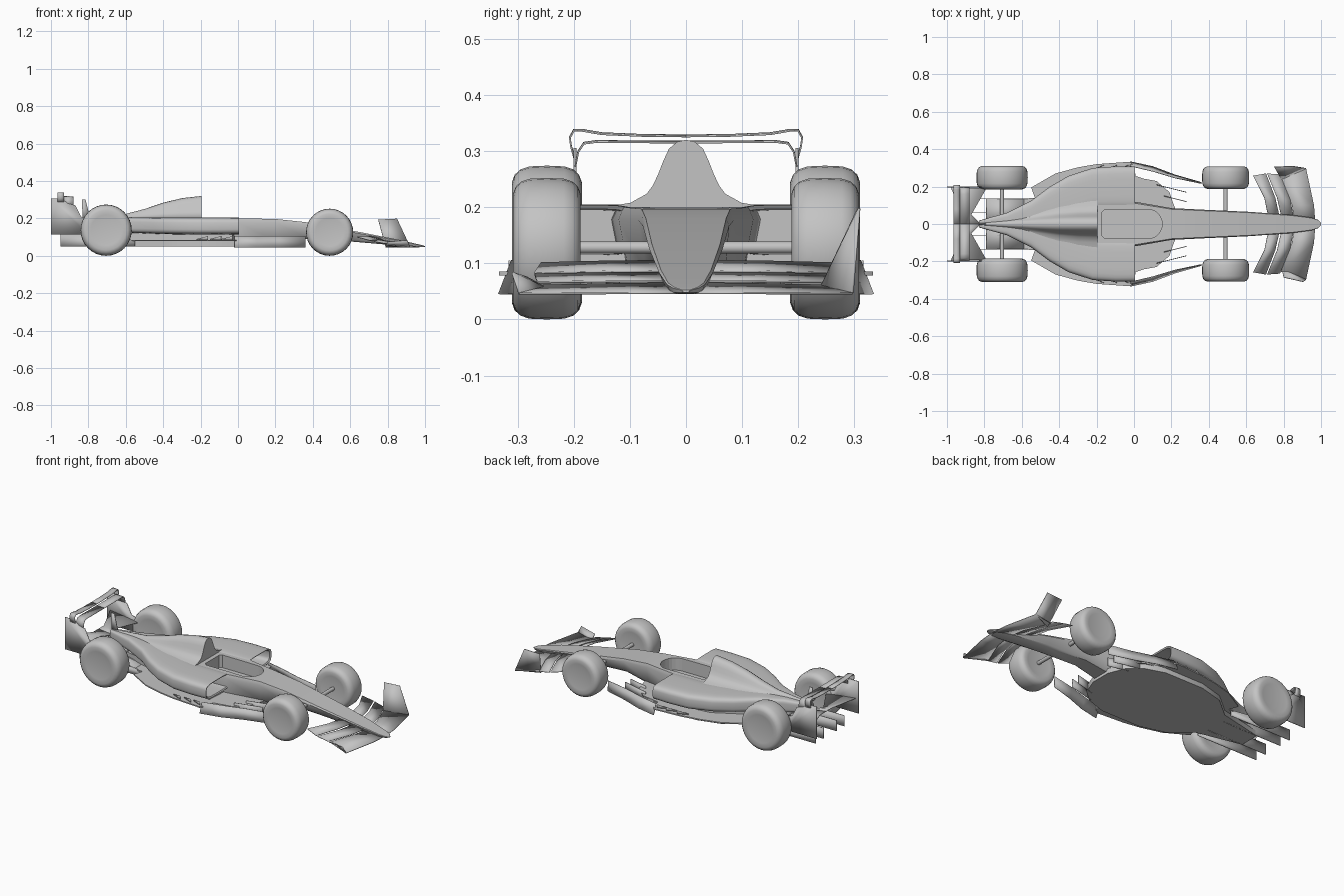
import bpy, bmesh, math
from mathutils import Vector

if "Cube" in bpy.data.objects:
    bpy.data.objects.remove(bpy.data.objects["Cube"], do_unlink=True)

grey = bpy.data.materials.new("plain_grey")
grey.use_nodes = True
grey.diffuse_color = (0.55, 0.55, 0.55, 1)
grey.node_tree.nodes["Principled BSDF"].inputs["Base Color"].default_value = (0.55, 0.55, 0.55, 1)
parts = []


def build(name, verts, faces, mirrored=False, thickness=0.0):
    """Make an object, optionally mirrored across y = 0 and thickened."""
    mesh = bpy.data.meshes.new(name)
    mesh.from_pydata([tuple(v) for v in verts], [], faces)
    bm = bmesh.new()
    bm.from_mesh(mesh)
    bmesh.ops.remove_doubles(bm, verts=bm.verts, dist=0.00001)
    bmesh.ops.recalc_face_normals(bm, faces=bm.faces)
    bm.to_mesh(mesh)
    bm.free()
    mesh.materials.append(grey)
    obj = bpy.data.objects.new(name, mesh)
    bpy.context.collection.objects.link(obj)
    if thickness:
        solid = obj.modifiers.new("thickness", "SOLIDIFY")
        solid.thickness = thickness
        solid.offset = 0
    if mirrored:
        mirror = obj.modifiers.new("mirror", "MIRROR")
        mirror.use_axis = (False, True, False)
        mirror.use_mirror_merge = False
    parts.append(obj)
    return obj


def loft(name, rings, mirrored=False, cyclic=True):
    """Skin closed rings, capping both ends."""
    n = len(rings[0])
    verts = [p for ring in rings for p in ring]
    faces = [(r * n + i, r * n + (i + 1) % n, (r + 1) * n + (i + 1) % n, (r + 1) * n + i)
             for r in range(len(rings) - 1) for i in range(n)]
    faces += [tuple(range(n)), tuple(range(len(verts) - n, len(verts)))]
    return build(name, verts, faces, mirrored)


def ribbon(name, edge_a, edge_b, mirrored=True, thickness=0.004):
    """Thin sheet stretched between two matching edges."""
    n = len(edge_a)
    faces = [(i, i + 1, n + i + 1, n + i) for i in range(n - 1)]
    return build(name, list(edge_a) + list(edge_b), faces, mirrored, thickness)


def slab(name, half_outline, bottom, top):
    """Flat plate, symmetric about y = 0, from half of its outline."""
    outline = half_outline + [(x, -y) for x, y in reversed(half_outline)]
    return loft(name, [[(x, y, z) for x, y in outline] for z in (bottom, top)])


def upright(name, y, profile, mirrored=True, thickness=0.005):
    """Vertical plate drawn in the x-z plane."""
    return build(name, [(x, y, z) for x, z in profile], [tuple(range(len(profile)))],
                 mirrored, thickness)


# Nose and cockpit tub: x, half width at top, half width at bottom, top, bottom
tub_stations = [
    (-0.5, 0.05, 0.05, 0.195, 0.055), (-0.25, 0.14, 0.12, 0.2, 0.055),
    (0, 0.12, 0.1, 0.2, 0.055), (0.2, 0.085, 0.07, 0.197, 0.06),
    (0.36, 0.077, 0.055, 0.18, 0.09), (0.62, 0.065, 0.045, 0.133, 0.075),
    (0.85, 0.048, 0.038, 0.088, 0.055), (0.95, 0.034, 0.028, 0.065, 0.046),
    (0.985, 0.022, 0.018, 0.057, 0.046), (1, 0.006, 0.005, 0.052, 0.048)]
rings = []
for x, top_w, low_w, top, low in tub_stations:
    rise = (top - low) * 0.15
    half = [(low_w * 0.7, low), (low_w, low + rise), (top_w, top - rise), (top_w * 0.93, top)]
    rings.append([(x, y, z) for y, z in half] + [(x, -y, z) for y, z in reversed(half)])
tub = loft("nose_and_tub", rings)

# Cockpit opening, square at the back and round at the front
opening = [(-0.17, 0.065), (-0.155, 0.077)]
opening += [(0.08 + 0.07 * math.sin(a), 0.077 * math.cos(a))
            for a in [math.pi / 2 * i / 6 for i in range(6)]] + [(0.15, 0.012)]
cutter = slab("cockpit_cutter", opening, 0.125, 0.3)
parts.remove(cutter)
cutter.hide_render = True
cutter.hide_set(True)
cut = tub.modifiers.new("cockpit_opening", "BOOLEAN")
cut.operation = "DIFFERENCE"
cut.object = cutter


# Side pods with hollow intakes: x, inner y, outer y, bottom, top
def pod_ring(x, inner, outer, low, top, count=24):
    ring = []
    for i in range(count):
        a = math.tau * (i + 0.5) / count
        c, s = math.cos(a), math.sin(a)
        ring.append((x, (inner + outer) / 2 + (outer - inner) / 2 * math.copysign(abs(c) ** 0.45, c),
                     (low + top) / 2 + (top - low) / 2 * math.copysign(abs(s) ** 0.45, s)))
    return ring


pod_stations = [
    (-0.16, 0.1, 0.28, 0.125, 0.195), (0, 0.09, 0.296, 0.122, 0.197),
    (0.005, 0.08, 0.307, 0.115, 0.204), (-0.1, 0.08, 0.308, 0.113, 0.205),
    (-0.22, 0.08, 0.3, 0.113, 0.205), (-0.35, 0.03, 0.258, 0.115, 0.205),
    (-0.45, 0, 0.2, 0.118, 0.204), (-0.55, -0.02, 0.125, 0.122, 0.206),
    (-0.68, -0.02, 0.06, 0.13, 0.208), (-0.83, -0.01, 0.018, 0.155, 0.203)]
loft("side_pod", [pod_ring(*s) for s in pod_stations], mirrored=True)

# Engine cover: bell-shaped sections that shrink toward the tail
bell = [(0, 1), (0.1, 0.97), (0.19, 0.87), (0.25, 0.7), (0.31, 0.5), (0.37, 0.33),
        (0.44, 0.21), (0.62, 0.08), (1, 0)]
rings = []
for x, width, peak in [(-0.195, 0.16, 0.32), (-0.3, 0.155, 0.308), (-0.4, 0.14, 0.284),
                       (-0.5, 0.11, 0.25), (-0.6, 0.075, 0.224), (-0.83, 0.016, 0.205)]:
    half = [(width * t, 0.198 + (peak - 0.198) * h) for t, h in bell]
    rings.append([(x, y, z) for y, z in half] + [(x, width, 0.17), (x, -width, 0.17)]
                 + [(x, -y, z) for y, z in reversed(half[1:])])
loft("engine_cover", rings)
upright("tail_fin", 0, [(-0.83, 0.19), (-0.835, 0.3), (-0.815, 0.3), (-0.79, 0.2)], False)

# Floor, flat underside and the narrower body core between floor and pods
slab("floor", [(-0.6, 0.135), (-0.53, 0.14), (-0.55, 0.195), (-0.42, 0.27), (-0.3, 0.303),
               (-0.2, 0.32), (-0.02, 0.333), (0, 0.31), (0.01, 0.25), (0.12, 0.23),
               (0.19, 0.17), (0.22, 0.08)], 0.078, 0.085)
slab("underside_plate", [(-0.79, 0.06), (-0.52, 0.12), (-0.4, 0.22), (-0.25, 0.26), (0, 0.26),
                         (0.12, 0.22), (0.19, 0.16), (0.23, 0.06)], 0.05, 0.079)
slab("body_core", [(-0.79, 0.03), (-0.5, 0.09), (-0.3, 0.2), (-0.03, 0.23), (-0.02, 0.08)],
     0.07, 0.122)
ribbon("diffuser_roof", [(-0.58, 0, 0.082), (-0.79, 0, 0.112)],
       [(-0.58, 0.135, 0.082), (-0.79, 0.135, 0.112)])
for y in (0.135, 0.06):
    upright("diffuser_fence", y, [(-0.55, 0.05), (-0.55, 0.083), (-0.79, 0.113),
                                  (-0.95, 0.113), (-0.95, 0.05)])

# Curved deflector boards and small vanes beside the tub
ribbon("deflector_board",
       [(-0.02, 0.31, 0.105), (0.1, 0.282, 0.105), (0.22, 0.246, 0.105), (0.36, 0.217, 0.105)],
       [(-0.02, 0.333, 0.045), (0.1, 0.307, 0.045), (0.22, 0.262, 0.045), (0.36, 0.222, 0.045)])
for start, end in [((0.12, 0.21), (0.28, 0.17)), ((0.16, 0.15), (0.28, 0.12))]:
    ribbon("tub_vane", [(*start, 0.05), (*end, 0.05)], [(*start, 0.1), (*end, 0.1)])
for x in (-0.22, -0.15, -0.09):
    ribbon("floor_edge_fin", [(x, 0.29, 0.084), (x + 0.06, 0.315, 0.084)],
           [(x, 0.29, 0.09), (x + 0.06, 0.315, 0.105)], thickness=0.003)

# Front wing: three swept elements stepping up toward the rear
ribbon("front_wing_main", [(0.97, 0, 0.047), (0.962, 0.1, 0.047), (0.92, 0.297, 0.046)],
       [(0.86, 0, 0.064), (0.845, 0.1, 0.063), (0.785, 0.255, 0.06)])
ribbon("front_wing_middle", [(0.855, 0.03, 0.068), (0.835, 0.13, 0.068), (0.78, 0.265, 0.066)],
       [(0.79, 0.03, 0.083), (0.765, 0.14, 0.082), (0.712, 0.27, 0.08)])
ribbon("front_wing_flap", [(0.78, 0.03, 0.086), (0.755, 0.14, 0.085), (0.705, 0.27, 0.082)],
       [(0.72, 0.03, 0.104), (0.697, 0.14, 0.103), (0.637, 0.258, 0.1)])
ribbon("front_wing_tall_end", [(0.79, 0.235, 0.045), (0.92, 0.297, 0.048)],
       [(0.75, 0.305, 0.193), (0.85, 0.309, 0.198)], mirrored=False)
ribbon("front_wing_low_end", [(0.79, -0.235, 0.048), (0.92, -0.297, 0.046)],
       [(0.8, -0.285, 0.075), (0.905, -0.309, 0.083)], mirrored=False)


# Rear wing: end plates, two bowed blades and a lower beam
upright("rear_wing_end_plate", 0.198,
        [(-1, 0.115), (-1, 0.305), (-0.94, 0.305), (-0.91, 0.28), (-0.87, 0.27),
         (-0.84, 0.21), (-0.79, 0.195), (-0.8, 0.115)])


def blade(name, path, front, back, drop):
    ribbon(name, [(front, y, z - drop) for y, z in path], [(back, y, z) for y, z in path],
           thickness=0.003)


blade("rear_wing_upper_blade", [(0, 0.328), (0.08, 0.329), (0.15, 0.332), (0.185, 0.338),
                                (0.2, 0.338), (0.207, 0.325), (0.205, 0.31), (0.198, 0.285)],
      -0.93, -0.965, 0.002)
blade("rear_wing_lower_blade", [(0, 0.317), (0.16, 0.318), (0.182, 0.315), (0.192, 0.3),
                                (0.198, 0.27)], -0.88, -0.93, 0.002)
ribbon("rear_beam", [(-0.98, 0.197, 0.2), (-0.92, 0.05, 0.18), (-0.92, 0, 0.18)],
       [(-0.79, 0.19, 0.18), (-0.87, 0.05, 0.17), (-0.82, 0, 0.17)])


# Wheels with rounded shoulders, and their axles
def lathe(name, profile, x, y, z, count, mirrored):
    rings = [[(x + r * math.cos(math.tau * i / count), y + w, z + r * math.sin(math.tau * i / count))
              for i in range(count)] for r, w in profile]
    return loft(name, rings, mirrored)


tyre = [(0.35, -0.9), (0.6, -0.96), (0.78, -1), (0.88, -0.92), (0.95, -0.76), (0.99, -0.5)]
for label, x, radius, half_width in [("front", 0.49, 0.126, 0.06), ("rear", -0.705, 0.137, 0.0625)]:
    side = [(radius * r, half_width * w) for r, w in tyre]
    profile = side + [(radius, 0)] + [(r, -w) for r, w in reversed(side)]
    lathe(label + "_wheel", profile, x, 0.248, radius, 32, True)
    lathe(label + "_axle", [(0.011, -0.2), (0.011, 0.2)], x, 0, 0.128, 12, False)

# Smooth shading that keeps hard edges
bpy.ops.object.select_all(action="DESELECT")
for obj in parts:
    obj.select_set(True)
bpy.context.view_layer.objects.active = parts[0]
bpy.ops.object.shade_smooth_by_angle(angle=math.radians(35))
